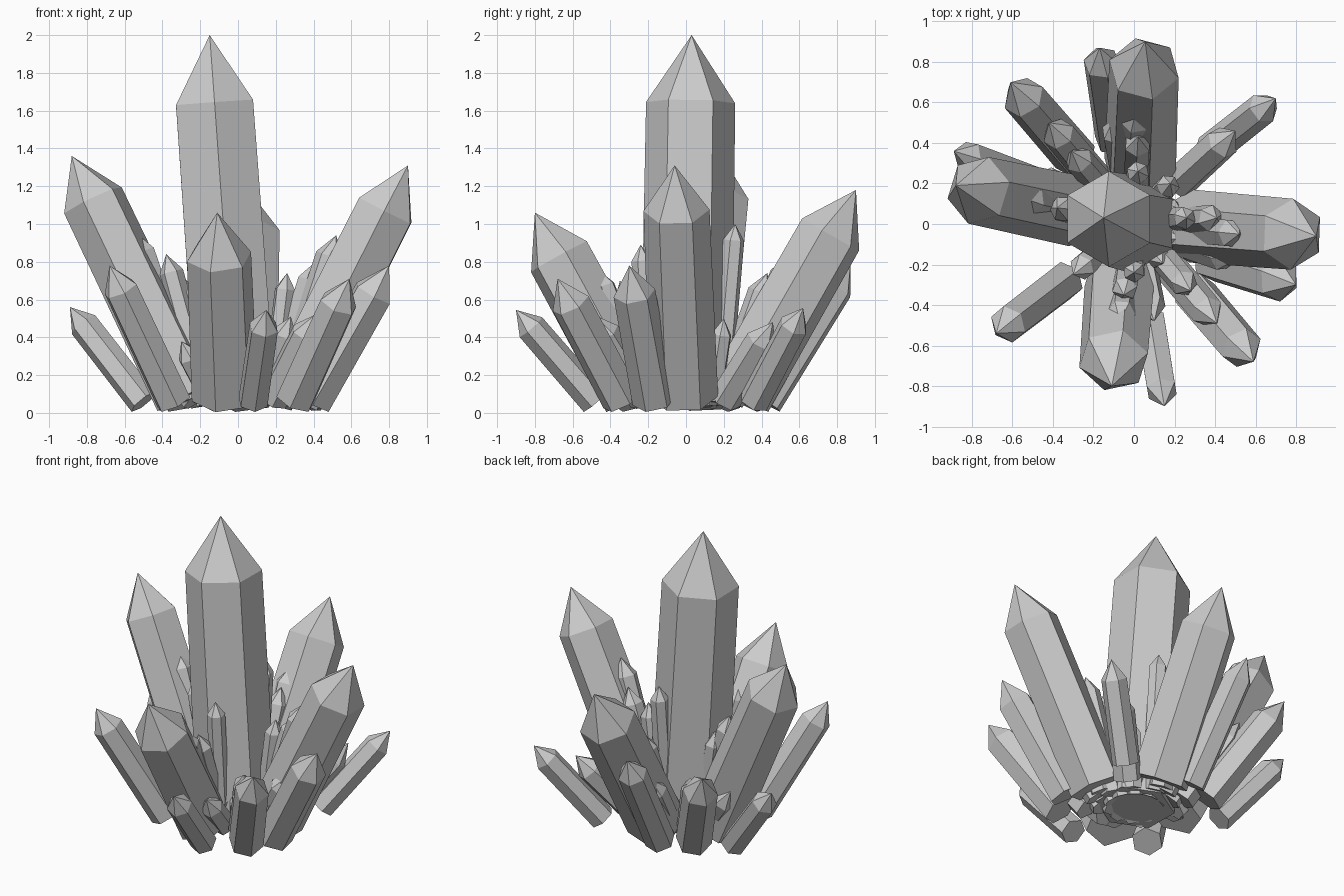
import bpy, bmesh, math
from mathutils import Vector

if "Cube" in bpy.data.objects:
    bpy.data.objects.remove(bpy.data.objects["Cube"])


def crystal(name, base, tip, r, roll=0.0, sides=6):
    """Six-sided shaft with a flat foot and a pointed cap, running base to tip."""
    base, tip = Vector(base), Vector(tip)
    axis = (tip - base).normalized()
    # u points outward/down from the cluster, v is sideways
    out = Vector((base.x, base.y, 0))
    if out.length < 0.05:
        out = Vector((1, 0, 0))
    u = (out - axis * out.dot(axis)).normalized()
    v = axis.cross(u)
    shoulder = tip - axis * r * 1.52
    bm = bmesh.new()

    def ring(centre, radius):
        pts = []
        for i in range(sides):
            a = math.tau * i / sides + math.radians(roll)
            pts.append(bm.verts.new(centre + (u * math.cos(a) + v * math.sin(a)) * radius))
        return pts

    low, high = ring(base, r * 1.03), ring(shoulder, r)
    top = bm.verts.new(tip)
    bm.faces.new(low[::-1])
    for i in range(sides):
        j = (i + 1) % sides
        bm.faces.new((low[i], low[j], high[j], high[i]))
        bm.faces.new((high[i], high[j], top))
    mesh = bpy.data.meshes.new(name)
    bm.to_mesh(mesh)
    bm.free()
    ob = bpy.data.objects.new(name, mesh)
    bpy.context.collection.objects.link(ob)
    return ob


def foot_height(bx, by, tip, r):
    """Lift a leaning foot so its lowest corner rests just above the ground."""
    run = math.hypot(tip[0] - bx, tip[1] - by)
    return 0.01 + r * run / math.hypot(run, tip[2])


# Central spire
crystal("central_spire", (-0.01, 0.0, 0.05), (-0.15, 0.03, 2.0), 0.236, 30)

# Four large leaning crystals: foot x, y, tip x, y, z, radius, roll
large = [
    (0.28, -0.01, 0.90, -0.06, 1.31, 0.175, 30),
    (-0.27, 0.06, -0.88, 0.19, 1.36, 0.172, 25),
    (0.03, 0.28, 0.055, 0.90, 1.18, 0.178, 20),
    (-0.07, -0.27, -0.11, -0.80, 1.06, 0.175, 0),
]
# Medium crystals between them
medium = [
    (0.30, -0.34, 0.59, -0.68, 0.71, 0.105, 10),
    (-0.34, -0.28, -0.68, -0.54, 0.78, 0.095, 0),
    (-0.29, 0.33, -0.61, 0.70, 0.71, 0.108, 15),
    (0.39, -0.17, 0.80, -0.30, 0.78, 0.112, 0),
    (-0.10, 0.42, -0.17, 0.87, 0.78, 0.092, 5),
]
# Low splayed crystals at the rim
small = [
    (0.08, -0.48, 0.15, -0.90, 0.545, 0.08, 0),
    (-0.50, 0.21, -0.89, 0.36, 0.56, 0.08, 10),
    (0.37, 0.36, 0.70, 0.62, 0.555, 0.08, 20),
]
for group, rows in (("large", large), ("medium", medium), ("small", small)):
    for n, (bx, by, tx, ty, tz, r, roll) in enumerate(rows):
        tip = (tx, ty, tz)
        crystal(f"{group}_crystal_{n + 1}", (bx, by, foot_height(bx, by, tip, r)),
                tip, r, roll)

# Inner shards filling the heart of the cluster, given by their tips
inner = [
    (0.52, -0.05, 0.94), (0.41, 0.03, 0.80), (0.26, 0.03, 0.74),
    (-0.55, 0.13, 0.96), (-0.38, 0.08, 0.84), (-0.29, 0.10, 0.72),
    (0.01, 0.56, 0.84), (0.02, 0.43, 0.74), (0.02, 0.26, 1.00),
    (-0.07, -0.48, 0.77), (-0.05, -0.35, 0.70), (0.0, -0.24, 0.89),
    (0.41, -0.49, 0.52), (0.28, -0.33, 0.51), (-0.30, -0.25, 0.38),
    (-0.42, 0.50, 0.58), (-0.31, 0.36, 0.50), (0.50, 0.46, 0.48),
    (0.18, 0.20, 0.50), (0.50, -0.18, 0.50), (-0.50, 0.24, 0.42),
    (-0.10, 0.52, 0.50), (0.10, -0.48, 0.35),
]
for n, tip in enumerate(inner):
    reach = math.hypot(tip[0], tip[1])
    k = 0.18 / reach if reach < 0.35 else 0.45
    crystal(f"inner_shard_{n + 1}", (tip[0] * k, tip[1] * k, 0.07), tip,
            0.04 + 0.065 * reach, n * 17)

# Short stubs ringing the hollow underside
for n in range(10):
    a = math.tau * (n + 0.5) / 10
    c, s = math.cos(a), math.sin(a)
    crystal(f"core_stub_{n + 1}", (0.13 * c, 0.13 * s, 0.06),
            (0.24 * c, 0.24 * s, 0.30), 0.06, n * 23)
